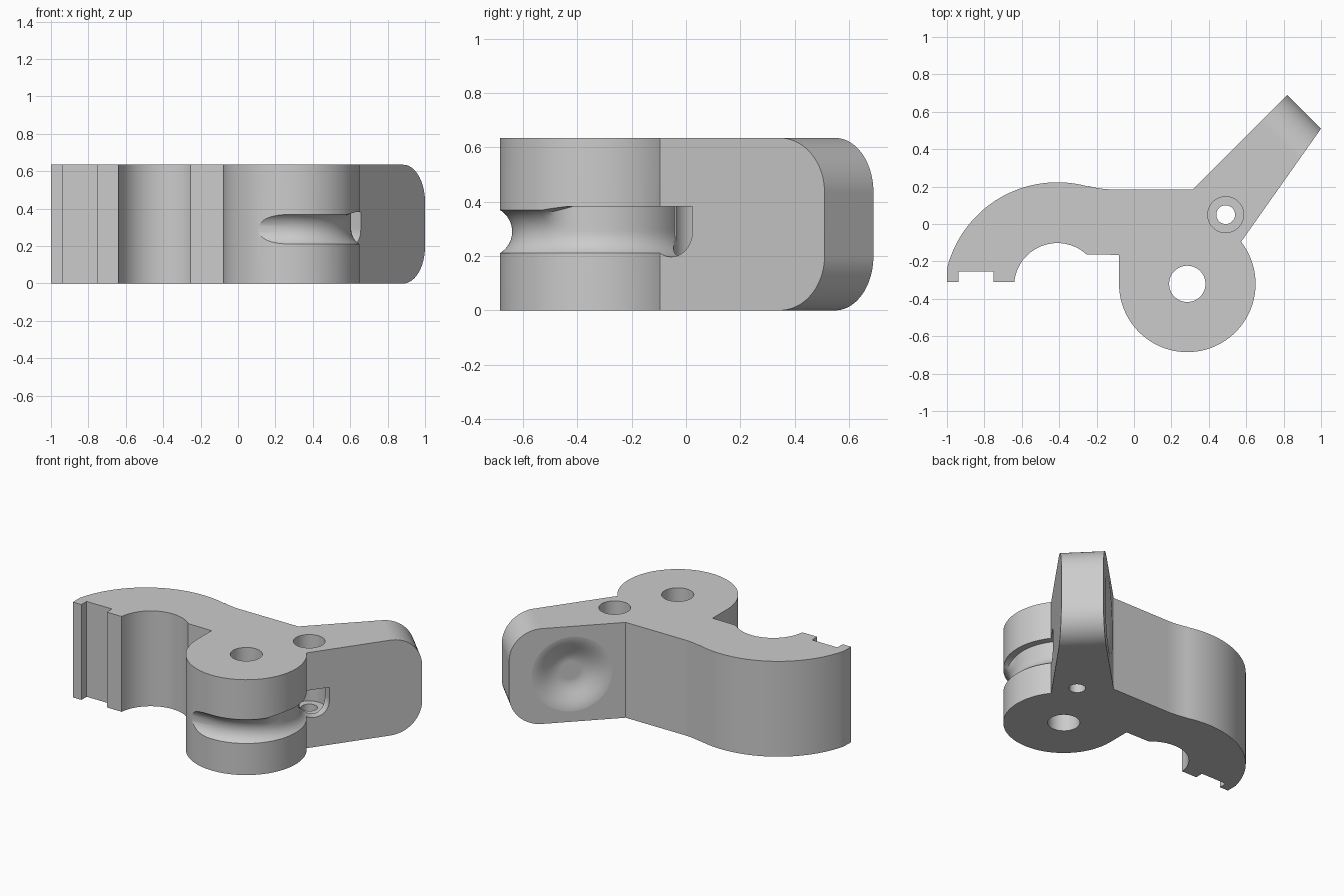
import bpy, bmesh
from math import sin, cos, pi, radians, sqrt
from mathutils import Vector

cube = bpy.data.objects.get("Cube")
if cube:
    bpy.data.objects.remove(cube, do_unlink=True)

H = 0.635                       # body thickness
HUB = Vector((0.285, -0.32))    # pivot centre
BARREL = Vector((0.49, 0.05))   # cable barrel seat
GROOVE_Z, GROOVE_R, PATH_R = 0.29, 0.093, 0.413

grey = bpy.data.materials.new("plain_grey")
grey.use_nodes = True
grey.diffuse_color = (0.6, 0.6, 0.6, 1)
grey.node_tree.nodes["Principled BSDF"].inputs["Base Color"].default_value = (0.6, 0.6, 0.6, 1)


def loft(name, rings):
    """Closed solid skinned through rings of equal point count."""
    bm = bmesh.new()
    loops = [[bm.verts.new(p) for p in ring] for ring in rings]
    n = len(loops[0])
    for a, b in zip(loops, loops[1:]):
        for i in range(n):
            j = (i + 1) % n
            bm.faces.new((a[i], a[j], b[j], b[i]))
    bm.faces.new(loops[0])
    bm.faces.new(loops[-1])
    bmesh.ops.recalc_face_normals(bm, faces=bm.faces)
    mesh = bpy.data.meshes.new(name)
    bm.to_mesh(mesh)
    bm.free()
    mesh.materials.append(grey)
    obj = bpy.data.objects.new(name, mesh)
    bpy.context.collection.objects.link(obj)
    return obj


def arc(cx, cy, r, start, end, n):
    """Arc points, angles in degrees."""
    angles = [radians(start + (end - start) * i / n) for i in range(n + 1)]
    return [(cx + r * cos(a), cy + r * sin(a)) for a in angles]


def prism(name, outline, z0, z1):
    return loft(name, [[(x, y, z) for x, y in outline] for z in (z0, z1)])


def hole(name, centre, r, z0, z1):
    return prism(name, arc(centre.x, centre.y, r, 0, 354.375, 63), z0, z1)


# Body outline: hooked jaw, hub, angled lever, curved back
outline = [(-1, -0.31), (-0.937, -0.31), (-0.937, -0.255), (-0.75, -0.255),
           (-0.75, -0.31), (-0.64, -0.31)]
outline += arc(-0.41, -0.333, 0.231, 174, 47.5, 32)
outline += [(-0.08, -0.165)]
outline += arc(HUB.x, HUB.y, 0.365, 180, 398, 72)
outline += [(1, 0.51), (0.82, 0.69), (0.315, 0.185)]
outline += arc(-0.11, 0.685, 0.5, 270, 254.3, 8)
outline += arc(-0.41, -0.385, 0.608, 73, 165.7, 40)
body = prism("lever_body", outline, 0, H)

cutters = [
    hole("pivot_hole", HUB, 0.097, -0.1, H + 0.1),
    hole("barrel_seat", BARREL, 0.096, 0.193, H + 0.1),
    hole("barrel_through_hole", BARREL, 0.05, -0.1, 0.3),
]

# Cable groove: straight tangent run, wrap round the hub, square-topped near the seat
stations = [(Vector((x, HUB.y - PATH_R)), Vector((0, -1)), 0) for x in (-0.3, 0)]
for i in range(61):
    deg = -90 + 150 * i / 60
    out = Vector((cos(radians(deg)), sin(radians(deg))))
    stations.append((HUB + PATH_R * out, out, min(1, max(0, (deg + 35) / 18))))
rings = []
for centre, out, square in stations:
    ring = []
    for k in range(40):
        t = 2 * pi * k / 40
        c, s = cos(t), sin(t)
        grow = 1 + square * (1 / max(abs(c), abs(s)) - 1) if s > 0 else 1
        p = centre + out * (c * grow * GROOVE_R)
        ring.append((p.x, p.y, GROOVE_Z + s * grow * GROOVE_R))
    rings.append(ring)
cutters.append(loft("cable_groove", rings))

# Rounded upper and lower corners at the lever tip
along = Vector((1, 1, 0)).normalized()
across = Vector((1, -1, 0)).normalized()
tip, rad = 1.51 / sqrt(2), 0.2
corner = arc(tip - rad, H - rad, rad, 90, 0, 20)
corner += [(tip + 0.05, H - rad), (tip + 0.05, H + 0.05), (tip - rad, H + 0.05)]
for name, flip in (("tip_round_top", False), ("tip_round_bottom", True)):
    cutters.append(loft(name, [
        [along * u + across * v + Vector((0, 0, H - z if flip else z)) for u, z in corner]
        for v in (-0.1, 0.6)]))

# Thumb dish in the back face of the lever
dish_centre = Vector((0.315, 0.185, H / 2)) + along * 0.33
up = Vector((0, 0, 1))
inner, outer, depth = 0.06, 0.26, 0.06
profile = [(inner + (outer - inner) * i / 14,
            depth * (1 + cos(pi * i / 14)) / 2 - 0.0005) for i in range(15)]
profile.append((outer, -0.05))
cutters.append(loft("thumb_dish", [
    [dish_centre + across * d + (along * cos(2 * pi * k / 48) + up * sin(2 * pi * k / 48)) * r
     for k in range(48)] for r, d in profile]))

# Cut everything out of the body
bpy.ops.object.select_all(action="DESELECT")
body.select_set(True)
bpy.context.view_layer.objects.active = body
for cutter in cutters:
    cutter.hide_render = True
    mod = body.modifiers.new(cutter.name, "BOOLEAN")
    mod.operation = "DIFFERENCE"
    mod.solver = "EXACT"
    mod.object = cutter
    bpy.ops.object.modifier_apply(modifier=mod.name)
    bpy.data.objects.remove(cutter, do_unlink=True)

# Smooth curved walls, keep flat faces flat
bpy.ops.object.shade_smooth_by_angle(angle=radians(30))
weighted = body.modifiers.new("flat_face_normals", "WEIGHTED_NORMAL")
weighted.keep_sharp = True
